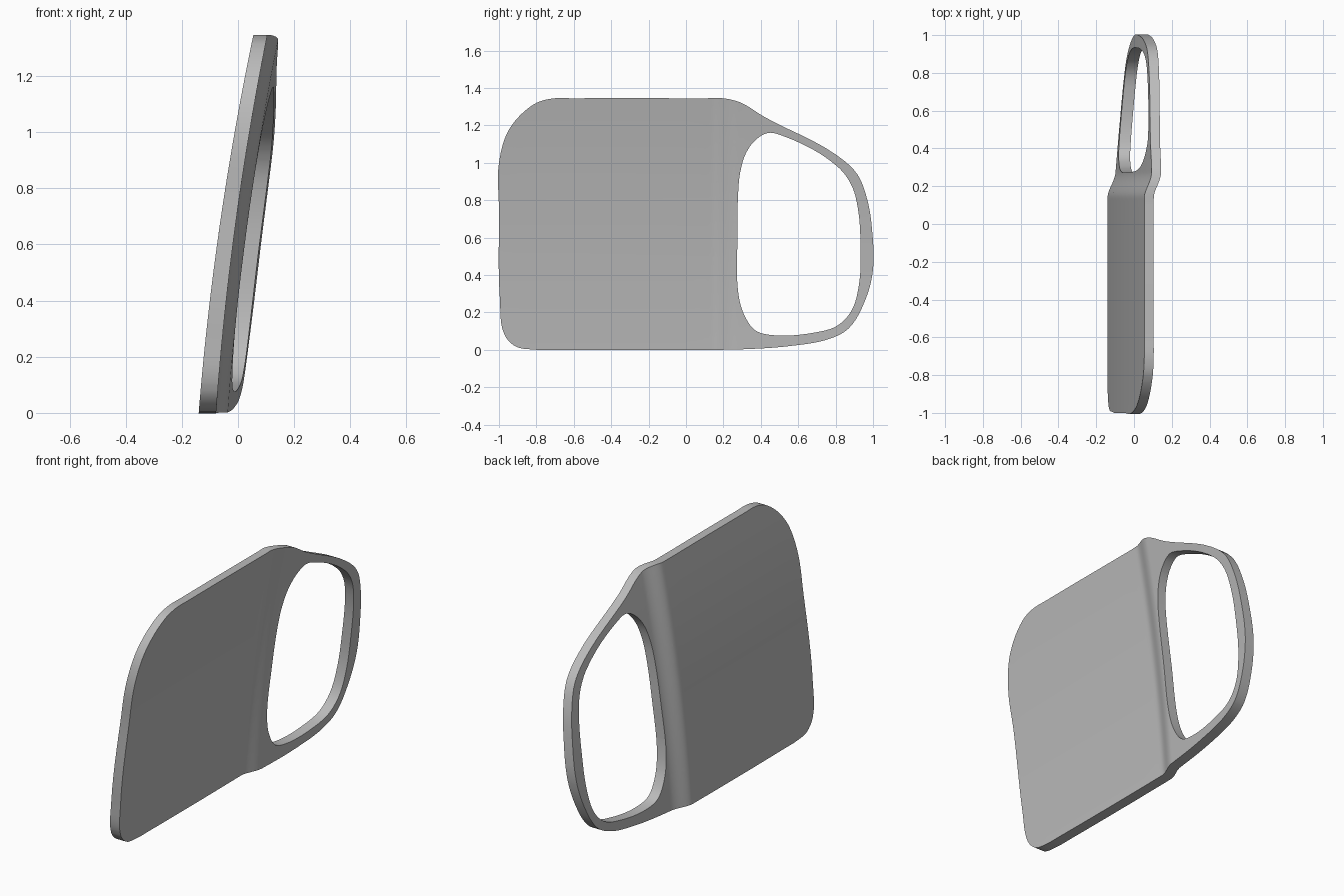
import bpy, bmesh
from mathutils import Vector

cube = bpy.data.objects.get("Cube")
if cube:
    bpy.data.objects.remove(cube)

# Side profiles as (y, z) points
OUTER = [(-1, .75), (-1, 1.0), (-.945, 1.18), (-.81, 1.315), (-.72, 1.343), (-.6, 1.345),
         (.1, 1.345), (.2, 1.345), (.29, 1.323), (.42, 1.245), (.8, 1.045), (.915, .94),
         (.97, .8), (.995, .64), (1, .43), (.96, .27), (.87, .115), (.77, .06), (.55, .02),
         (.3, .003), (.1, 0), (-.7, 0), (-.82, .002), (-.91, .018), (-.97, .08), (-.995, .27)]
WINDOW = [(.275, .6), (.28, .86), (.29, .95), (.32, 1.05), (.37, 1.12), (.44, 1.16),
          (.51, 1.147), (.81, .98), (.885, .88), (.92, .75), (.933, .56), (.925, .35),
          (.885, .21), (.81, .13), (.69, .093), (.45, .08), (.37, .105), (.31, .19), (.28, .3)]


def smooth_loop(points, steps=6):
    """Closed curve through the points, with tangents scaled to each span."""
    pts = [Vector(p) for p in points]
    n = len(pts)
    tan = [((pts[i] - pts[i - 1]).normalized() +
            (pts[(i + 1) % n] - pts[i]).normalized()).normalized() for i in range(n)]
    result = []
    for i in range(n):
        a, b = pts[i], pts[(i + 1) % n]
        size = (b - a).length
        for k in range(steps):
            t = k / steps
            h = t * t * (3 - 2 * t)
            result.append(a * (1 - h) + b * h + tan[i] * size * t * (1 - t) ** 2
                          - tan[(i + 1) % n] * size * t * t * (1 - t))
    return result


def lean(y, z):
    """Curved inward tilt of the panel plus the step at the window frame."""
    t = min(max((y - .14) / .13, 0), 1)
    step = .04 * t * t * (3 - 2 * t) + .08 * max(0, y - .25)
    return -.14 + .08 * z + .048 * z * z + step


# Flat door sheet with the window opening
bm = bmesh.new()
edges = []
for profile in (OUTER, WINDOW):
    loop = [bm.verts.new((0, p.x, p.y)) for p in smooth_loop(profile)]
    edges += [bm.edges.new((loop[i - 1], loop[i])) for i in range(len(loop))]
bmesh.ops.triangle_fill(bm, edges=edges, use_beauty=True, normal=(-1, 0, 0))

# Cross cuts so the sheet can bend
cuts = [((0, .12 + .0125 * i, 0), (0, 1, 0)) for i in range(15)]
cuts += [((0, .4 + .15 * i, 0), (0, 1, 0)) for i in range(4)]
cuts += [((0, 0, .1 * i), (0, 0, 1)) for i in range(1, 14)]
for point, normal in cuts:
    bmesh.ops.bisect_plane(bm, geom=bm.verts[:] + bm.edges[:] + bm.faces[:],
                           plane_co=point, plane_no=normal, dist=.0001)
bmesh.ops.triangulate(bm, faces=bm.faces[:])

# Thicken, then bend
sheet = bm.faces[:]
made = bmesh.ops.extrude_face_region(bm, geom=sheet, use_keep_orig=True)
for v in made["geom"]:
    if isinstance(v, bmesh.types.BMVert):
        v.co.x = .062 - .009 * v.co.z
for v in bm.verts:
    v.co.x += lean(v.co.y, v.co.z)
bmesh.ops.recalc_face_normals(bm, faces=bm.faces[:])

mesh = bpy.data.meshes.new("door_panel")
bm.to_mesh(mesh)
bm.free()
door = bpy.data.objects.new("door_panel", mesh)
bpy.context.collection.objects.link(door)

# Plain grey finish
grey = bpy.data.materials.new("plain_grey")
grey.use_nodes = True
colour = (.5, .5, .5, 1)
grey.diffuse_color = colour
grey.node_tree.nodes["Principled BSDF"].inputs["Base Color"].default_value = colour
mesh.materials.append(grey)

bpy.ops.object.select_all(action="DESELECT")
door.select_set(True)
bpy.context.view_layer.objects.active = door
bpy.ops.object.shade_smooth_by_angle(angle=.6)
